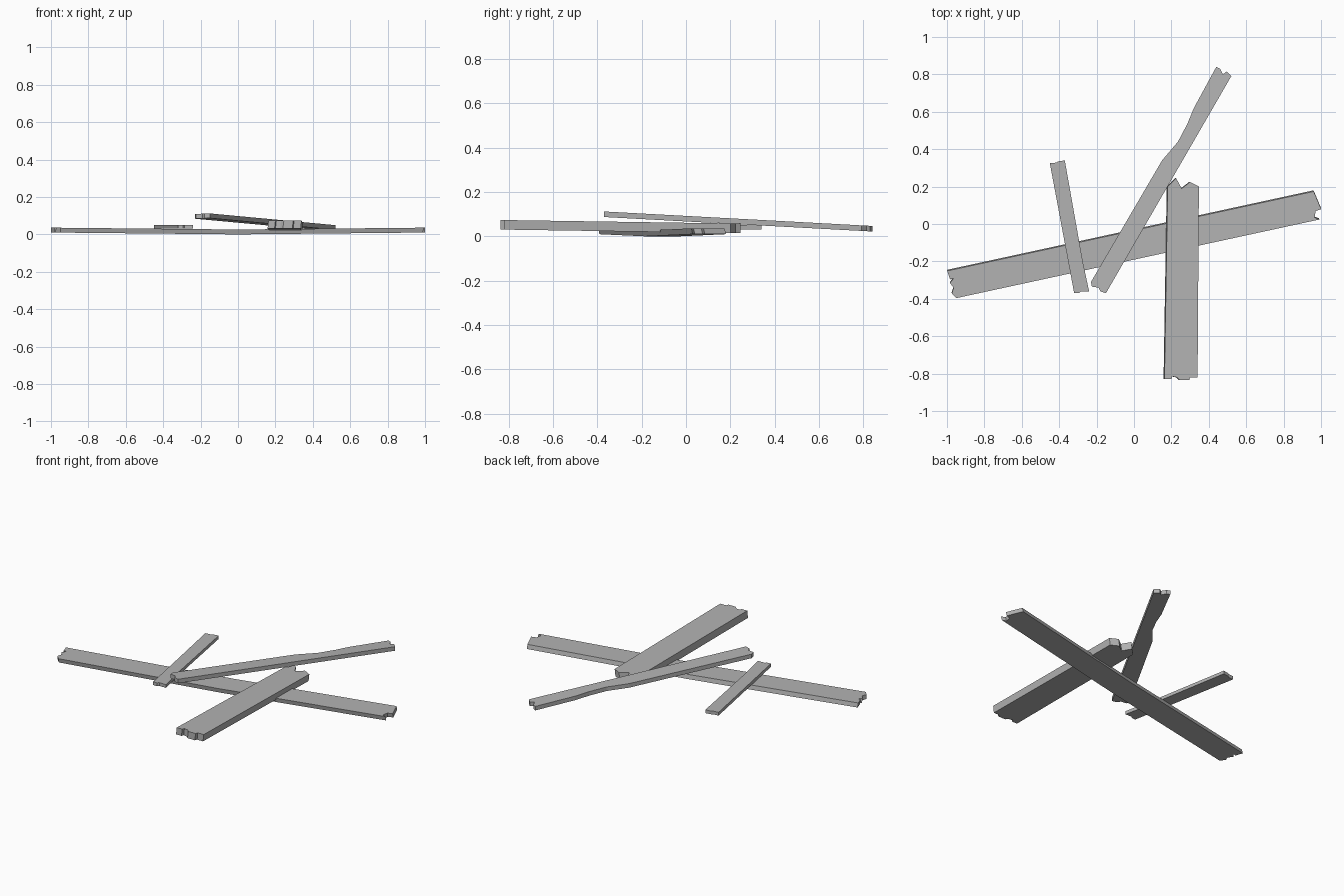
import bpy
import bmesh
from mathutils import Vector

cube = bpy.data.objects.get("Cube")
if cube:
    bpy.data.objects.remove(cube, do_unlink=True)

# Single weathered grey for every board
grey = bpy.data.materials.new("weathered_grey")
grey.use_nodes = True
colour = (0.45, 0.45, 0.45, 1)
grey.diffuse_color = colour
grey.node_tree.nodes["Principled BSDF"].inputs["Base Color"].default_value = colour


def board(name, outline, thickness, underside, lean=(0, 0), splits=()):
    """Extrude a jagged outline, then lay it on a sloped or sagging surface."""
    bm = bmesh.new()
    bm.faces.new([bm.verts.new((x, y, 0)) for x, y in outline])
    for point, normal in splits:
        bmesh.ops.bisect_plane(bm, geom=bm.verts[:] + bm.edges[:] + bm.faces[:],
                               plane_co=(*point, 0), plane_no=(*normal, 0))
    lower = bm.verts[:]
    result = bmesh.ops.extrude_face_region(bm, geom=bm.faces[:], use_keep_orig=True)
    upper = [g for g in result["geom"] if isinstance(g, bmesh.types.BMVert)]
    for v in lower + upper:
        v.co.z = underside(v.co.x, v.co.y)
    for v in upper:
        v.co += Vector((*lean, thickness))
    bmesh.ops.recalc_face_normals(bm, faces=bm.faces[:])
    mesh = bpy.data.meshes.new(name)
    bm.to_mesh(mesh)
    bm.free()
    mesh.materials.append(grey)
    obj = bpy.data.objects.new(name, mesh)
    bpy.context.collection.objects.link(obj)
    return obj


# Long board lying on the ground, sagging slightly in the middle
board("long_board",
      [(-.95, -.39), (.99, .03), (.965, .04), (.97, .075), (1, .085), (.96, .18),
       (-1, -.245), (-.985, -.29), (-.965, -.285), (-.985, -.31), (-.965, -.335),
       (-.975, -.365)],
      .026, lambda x, y: .01 * abs(x), (.001, -.006), [((0, 0), (1, 0))])

# Widest and thickest board, resting across the long one
board("wide_board",
      [(.158, -.83), (.195, -.83), (.2, -.815), (.225, -.82), (.24, -.835),
       (.29, -.835), (.295, -.82), (.335, -.82), (.342, .2), (.295, .225),
       (.25, .19), (.22, .245), (.175, .2)],
      .043, lambda x, y: .018 - .015 * y, (.005, 0))

# Raised diagonal board with a worn hollow on one edge
board("diagonal_board",
      [(-.15, -.37), (.52, .79), (.495, .815), (.475, .8), (.46, .83), (.44, .84),
       (.32, .62), (.285, .535), (.235, .44), (.15, .34), (-.23, -.31),
       (-.225, -.335), (-.19, -.34), (-.18, -.36)],
      .025, lambda x, y: .067 - .054 * y)

# Short narrow board with a worn edge
board("short_board",
      [(-.32, -.37), (-.295, -.37), (-.285, -.36), (-.24, -.36), (-.27, -.22),
       (-.285, -.14), (-.37, .34), (-.405, .335), (-.415, .328), (-.45, .325)],
      .02, lambda x, y: .031)
